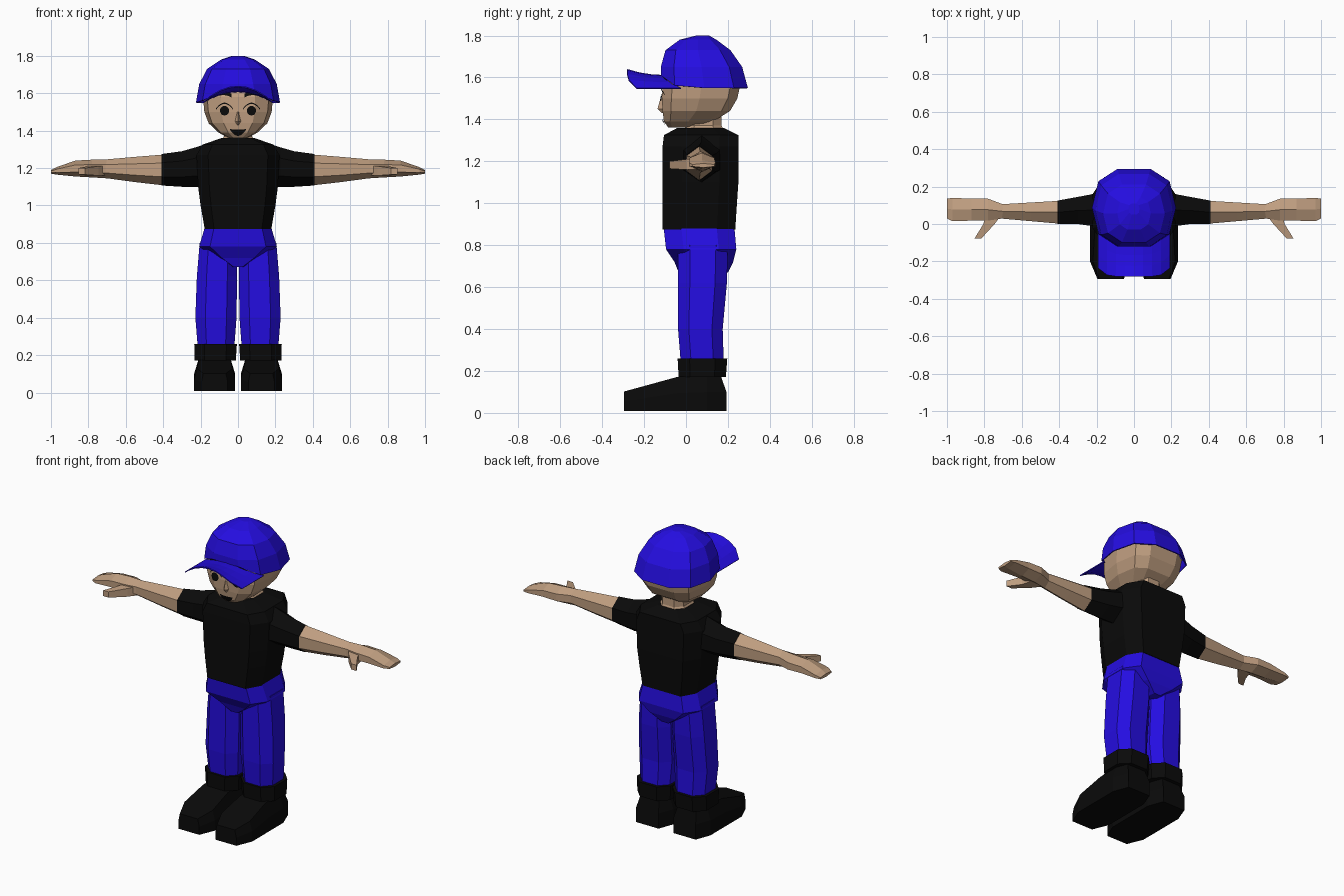
import bpy, bmesh, math
from mathutils import Vector
from mathutils.bvhtree import BVHTree

if "Cube" in bpy.data.objects:
    bpy.data.objects.remove(bpy.data.objects["Cube"])


def material(name, rgb):
    m = bpy.data.materials.new(name)
    m.diffuse_color = (*rgb, 1)
    m.use_nodes = True
    m.node_tree.nodes["Principled BSDF"].inputs["Base Color"].default_value = m.diffuse_color
    return m


SKIN = material("skin", (0.52, 0.34, 0.215))
BLUE = material("blue cloth", (0.018, 0.004, 0.75))
BLACK = material("black cloth", (0.003, 0.003, 0.003))


def finish(name, bm, mat):
    bmesh.ops.recalc_face_normals(bm, faces=bm.faces)
    me = bpy.data.meshes.new(name)
    bm.to_mesh(me)
    bm.free()
    me.materials.append(mat)
    ob = bpy.data.objects.new(name, me)
    bpy.context.collection.objects.link(ob)
    return ob


def loft(name, rings, mat, cap_start=True):
    """Skin a list of equal-length point rings."""
    bm = bmesh.new()
    vs = [[bm.verts.new(p) for p in r] for r in rings]
    n = len(vs[0])
    for a, b in zip(vs, vs[1:]):
        for i in range(n):
            j = (i + 1) % n
            bm.faces.new((a[i], a[j], b[j], b[i]))
    if cap_start:
        bm.faces.new(vs[0])
    bm.faces.new(vs[-1])
    return finish(name, bm, mat)


def outline(n, power=1.0, offset=0.0):
    """Unit polygon scaled to fill -1..1 both ways; low power = boxier."""
    pts = []
    for i in range(n):
        a = 2 * math.pi * i / n + offset
        c, s = math.cos(a), math.sin(a)
        pts.append((math.copysign(abs(c) ** power, c), math.copysign(abs(s) ** power, s)))
    mx, my = max(p[0] for p in pts), max(p[1] for p in pts)
    return [(x / mx, y / my) for x, y in pts]


def level(shape, z, x0, x1, y0, y1):
    """Horizontal ring filling the given box."""
    return [((x0 + x1) / 2 + u * (x1 - x0) / 2, (y0 + y1) / 2 + v * (y1 - y0) / 2, z)
            for u, v in shape]


def section(shape, x, y0, y1, z0, z1, s):
    """Ring facing sideways, for the arms."""
    return [(s * x, (y0 + y1) / 2 + u * (y1 - y0) / 2, (z0 + z1) / 2 + v * (z1 - z0) / 2)
            for u, v in shape]


OCT = [(1, -.5), (1, .5), (.72, 1), (0, 1), (-.72, 1), (-1, .5), (-1, -.5), (-.72, -1), (0, -1), (.72, -1)]
BOX8 = outline(8, 0.75, math.pi / 8)
HEX = [(1, .45), (0, 1), (-1, .45), (-1, -.45), (0, -1), (1, -.45)]

# Shirt body and hips
loft("shirt", [level(OCT, z, -h, h, a, b) for z, h, a, b in (
    (.875, .178, -.112, .235), (1.0, .20, -.112, .243), (1.1, .213, -.112, .25),
    (1.27, .222, -.112, .25), (1.325, .19, -.105, .25), (1.36, .09, -.04, .18))], BLACK)
loft("hips", [level(OCT, z, -h, h, a, b) for z, h, a, b in (
    (.67, .03, -.035, .20), (.72, .12, -.055, .225), (.78, .208, -.095, .24),
    (.895, .174, -.108, .23))], BLUE)

# Legs, cuffs, shoes and arms on both sides
for s, side in ((-1, "left"), (1, "right")):
    def stack(name, rows, mat):
        loft(f"{side}_{name}", [level(BOX8, z, s * a, s * b, c, d) for z, a, b, c, d in rows], mat)

    stack("leg", ((.24, .02, .215, -.025, .18), (.40, .008, .228, -.038, .175),
                  (.62, .005, .22, -.038, .195), (.80, .01, .205, -.038, .2)), BLUE)
    stack("cuff", ((.17, .012, .232, -.035, .19), (.26, .006, .234, -.04, .197)), BLACK)

    # Shoe: cross-sections from heel to toe (y, half width, sole overhang, height)
    rings = []
    for y_low, y_top, half, top_half, h in ((.193, .165, .075, .06, .18), (.1, .1, .11, .085, .18),
                                            (-.04, -.04, .11, .085, .172), (-.2, -.2, .11, .095, .128),
                                            (-.295, -.295, .07, .06, .102)):
        c = s * .125
        rings.append([(c - half, y_low, .008), (c + half, y_low, .008), (c + half, y_low, h * .55),
                      (c + top_half, y_top, h), (c - top_half, y_top, h), (c - half, y_low, h * .55)])
    loft(f"{side}_shoe", rings, BLACK)

    def limb(name, rows, mat):
        loft(f"{side}_{name}", [section(HEX, *r, s) for r in rows], mat)

    limb("sleeve", ((.15, -.03, .18, 1.10, 1.335), (.23, -.01, .158, 1.10, 1.31),
                    (.30, 0, .145, 1.10, 1.29), (.41, 0, .125, 1.107, 1.275)), BLACK)
    limb("forearm", ((.40, .002, .124, 1.108, 1.272), (.55, .015, .115, 1.125, 1.26),
                     (.72, .03, .105, 1.148, 1.245)), SKIN)
    limb("hand", ((.70, .03, .105, 1.145, 1.247), (.78, .018, .135, 1.15, 1.245),
                  (.87, .018, .135, 1.155, 1.24), (.97, .015, .14, 1.165, 1.205),
                  (1.0, .03, .135, 1.17, 1.19)), SKIN)
    # Thumb splayed forwards
    loft(f"{side}_thumb", [[(s * (x - w), y, z0), (s * (x + w), y, z0), (s * (x + w), y, z1),
                            (s * (x - w), y, z1)] for x, w, y, z0, z1 in (
        (.745, .045, .06, 1.16, 1.215), (.775, .03, 0, 1.16, 1.21),
        (.835, .018, -.078, 1.165, 1.2))], SKIN)

# Neck and head
loft("neck", [level(BOX8, z, -h, h, a, b) for z, h, a, b in (
    (1.32, .11, -.03, .19), (1.37, .075, 0, .17), (1.45, .075, 0, .17))], SKIN)
FACE = outline(10, 0.6)
head = loft("head", [level(FACE, z, -h, h, a, b) for z, h, a, b in (
    (1.362, .05, -.085, .06), (1.39, .105, -.105, .13), (1.44, .157, -.112, .21),
    (1.50, .18, -.115, .245), (1.58, .187, -.11, .262), (1.68, .15, -.07, .21))], SKIN)
loft("nose", [[(-w, -.10, z), (0, y, z), (w, -.10, z)] for w, y, z in (
    (.012, -.115, 1.43), (.024, -.136, 1.45), (.012, -.122, 1.50))], SKIN)

# Painted face details: thin strips laid onto the head surface
tree = BVHTree.FromPolygons([v.co for v in head.data.vertices],
                            [p.vertices for p in head.data.polygons])


def strip(name, lower, upper):
    bm = bmesh.new()

    def place(x, z):
        hit = tree.ray_cast(Vector((x, -1, z)), Vector((0, 1, 0)))[0]
        return bm.verts.new((x, (hit.y if hit else -.1) - .006, z))
    a, b = [place(*p) for p in lower], [place(*p) for p in upper]
    for i in range(len(a) - 1):
        bm.faces.new((a[i], a[i + 1], b[i + 1], b[i]))
    finish(name, bm, BLACK)


T = [i / 8 * 2 - 1 for i in range(9)]
for s, side in ((-1, "left"), (1, "right")):
    cx = s * .072
    strip(f"{side}_pupil", [(cx + .025 * t, 1.507 - .025 * math.sqrt(1.02 - t * t)) for t in T],
          [(cx + .025 * t, 1.507 + .025 * math.sqrt(1.02 - t * t)) for t in T])
    lid = [(cx + .045 * t, 1.513 + .03 * (1 - t * t)) for t in T]
    strip(f"{side}_eyelid", lid, [(x, z + .007) for x, z in lid])
    brow = [(s * (.08 + .045 * t), 1.578 + .012 * (1 - t * t)) for t in T]
    strip(f"{side}_eyebrow", brow, [(x, z + .02) for x, z in brow])
strip("mouth", [(.043 * t, 1.405 - .033 * (1 - t * t)) for t in T],
      [(.043 * t, 1.409 - .004 * (1 - t * t)) for t in T])

# Cap crown, with its rim raised over the forehead
CAP = outline(10, 0.8)
rings = [level(CAP, z, -h, h, a, b) for z, h, a, b in (
    (1.55, .225, -.12, .295), (1.65, .207, -.12, .268), (1.73, .165, -.098, .212),
    (1.78, .09, -.03, .145), (1.80, .03, .05, .11))]
rings[0] = [(x, y, z + (.06 if v < -.9 else .012 if v < -.3 else 0))
            for (x, y, z), (u, v) in zip(rings[0], CAP)]
crown = loft("cap_crown", rings, BLUE, cap_start=False)

# Arched cap brim
bm = bmesh.new()
rows = []
for k in range(4):
    f = k / 3
    row = []
    for t in T:
        back = -.11 + .085 * abs(t) ** 3
        front = -.28 + .045 * max(0, abs(t) - .7) / .3
        mid = 1.612 + .028 * f * f
        row.append(bm.verts.new((.193 * t, back + (front - back) * f, mid - (mid - 1.55) * t * t)))
    rows.append(row)
for a, b in zip(rows, rows[1:]):
    for i in range(8):
        bm.faces.new((a[i], a[i + 1], b[i + 1], b[i]))
brim = finish("cap_brim", bm, BLUE)
for ob in (crown, brim):
    mod = ob.modifiers.new("thickness", 'SOLIDIFY')
    mod.thickness = .006
